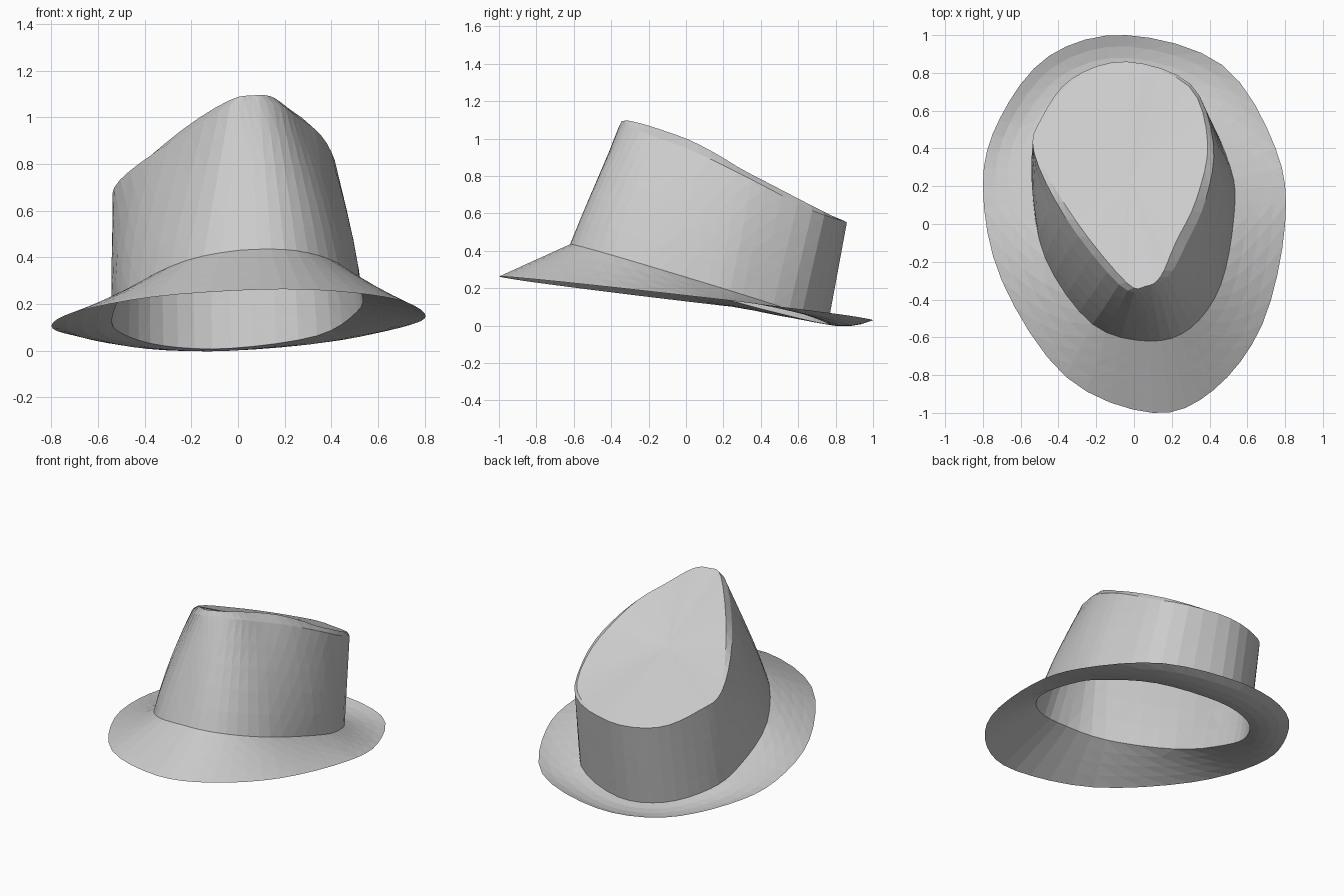
import bpy
import bmesh
from mathutils import Vector

cube = bpy.data.objects.get("Cube")
if cube:
    bpy.data.objects.remove(cube)

felt = bpy.data.materials.new("light_grey_felt")
felt.use_nodes = True
GREY = (0.6, 0.6, 0.6, 1)
felt.diffuse_color = GREY
felt.node_tree.nodes["Principled BSDF"].inputs["Base Color"].default_value = GREY

STEPS = 4  # segments between two outline points

# Outlines seen from above, counter-clockwise from the front
brim_outline = [(.1, -1), (.42, -.88), (.68, -.53), (.8, 0), (.75, .4), (.47, .84),
                (-.04, 1), (-.45, .89), (-.71, .56), (-.8, .2), (-.7, -.3), (-.36, -.81)]
base_outline = [(.08, -.62), (.3, -.55), (.46, -.32), (.53, .05), (.51, .3), (.34, .62),
                (-.03, .76), (-.32, .68), (-.5, .46), (-.54, .22), (-.47, -.18), (-.22, -.53)]
rim_outline = [(.06, -.35), (.18, -.28), (.27, -.12), (.38, .13), (.42, .43), (.3, .74),
               (-.04, .86), (-.33, .77), (-.49, .56), (-.53, .38), (-.36, .03), (-.08, -.32)]
top_outline = [(.06, -.33), (.14, -.28), (.22, -.1), (.33, .13), (.39, .43), (.29, .73),
               (-.04, .85), (-.32, .76), (-.48, .56), (-.52, .39), (-.31, .02), (-.04, -.31)]


def clamp(value):
    return min(1, max(0, value))


def smooth_ring(outline, height):
    """Closed smooth curve through the outline, lifted by a height rule."""
    ring = []
    count = len(outline)
    for i in range(count):
        a, b, c, d = (Vector(outline[(i + k) % count]) for k in (-1, 0, 1, 2))
        for s in range(STEPS):
            t = s / STEPS
            p = b + (c - a) * t / 2 + (a - b * 2.5 + c * 2 - d / 2) * t ** 2 \
                + ((b - c) * 1.5 + (d - a) / 2) * t ** 3
            ring.append(Vector((p.x, p.y, height(p.x, p.y))))
    return ring


def blend(lower, upper, t, shape):
    """Ring between two rings, moved by a shape rule that is strongest midway."""
    ring = [p.lerp(q, t) for p, q in zip(lower, upper)]
    return [p + shape(p) * 4 * t * (1 - t) for p in ring]


def build(name, rings, center=None):
    """Skin consecutive rings, optionally closing the last one at a centre."""
    bm = bmesh.new()
    loops = [[bm.verts.new(p) for p in ring] for ring in rings]
    for low, high in zip(loops, loops[1:]):
        for i in range(len(low)):
            j = (i + 1) % len(low)
            bm.faces.new((low[i], low[j], high[j], high[i]))
    if center:
        tip = bm.verts.new(center)
        last = loops[-1]
        for i in range(len(last)):
            bm.faces.new((last[i], last[(i + 1) % len(last)], tip))
    bmesh.ops.triangulate(bm, faces=[f for f in bm.faces if len(f.verts) == 4])
    mesh = bpy.data.meshes.new(name)
    bm.to_mesh(mesh)
    bm.free()
    mesh.materials.append(felt)
    obj = bpy.data.objects.new(name, mesh)
    bpy.context.collection.objects.link(obj)


def slope(x, y):
    """Tilted top of the crown, lower towards the left rear."""
    twist = -.2 * max(x, 0) + .08 * max(-x, 0)
    return .93 - .437 * y + .15 * x + twist * max(y, 0)


def rim_height(x, y):
    return slope(x, y) - .03 * clamp((.85 - y) * 5) * clamp((x + .5) * 4)


def top_height(x, y):
    bump = max(0, 1 - ((y + .05) / .35) ** 2) * clamp(1 + 1.5 * x)
    return slope(x, y) + .03 * bump


def base_height(x, y):
    return .243 - .305 * y + .03 * x + .05 * min(x, 0) * clamp(1 - y)


def brim_sag(p):
    return Vector((0, 0, -.02 * clamp(p.y * 2)))


def wall_bulge(p):
    outward = Vector((p.x, p.y - .1, 0)).normalized()
    return outward * .02 * clamp(abs(p.x) * 3) * clamp((.4 - p.y) * 3)


brim = smooth_ring(brim_outline, lambda x, y: .145 - .115 * y + .02 * x)
base = smooth_ring(base_outline, base_height)
rim = smooth_ring(rim_outline, rim_height)
top = smooth_ring(top_outline, top_height)

# Brim: tilted ring turned up at the back
build("brim", [blend(brim, base, t, brim_sag) for t in (0, .25, .5, .75, 1)])

# Crown: leaning wall with an edge band
wall = [blend(base, rim, t, wall_bulge) for t in (0, .2, .4, .6, .8, 1)]
build("crown_wall", wall + [top])

# Crown top: shallow dished panel
middle = sum(top, Vector()) / len(top)
middle.z -= .02
panel = [[p.lerp(middle, t) for p in top] for t in (0, .3, .65)]
build("crown_top", panel, middle)
